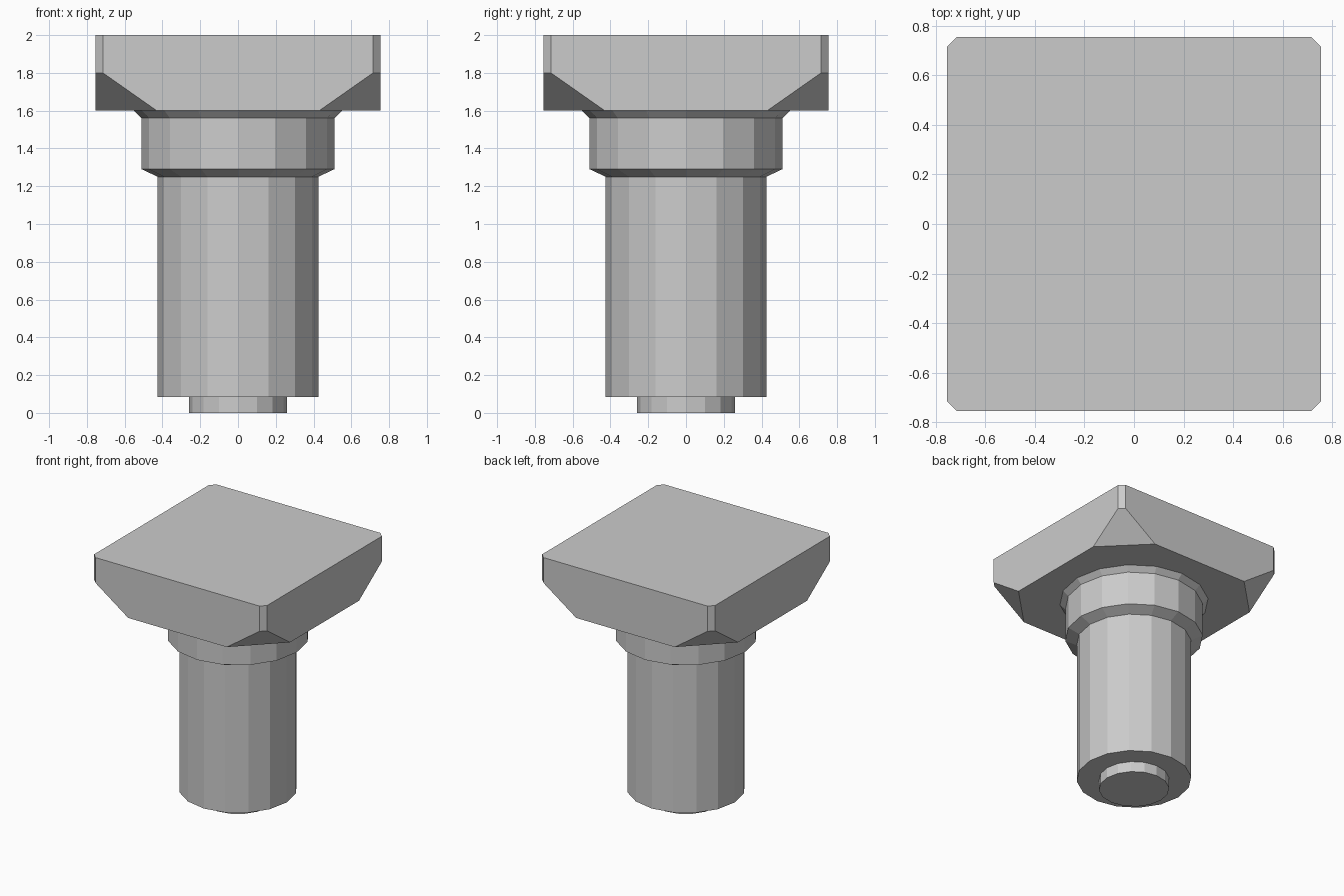
import bpy, bmesh
from math import cos, sin, pi

cube = bpy.data.objects.get("Cube")
if cube:
    bpy.data.objects.remove(cube)

grey = bpy.data.materials.new("plain_grey")
grey.use_nodes = True
colour = (0.6, 0.6, 0.6, 1)
grey.diffuse_color = colour
grey.node_tree.nodes["Principled BSDF"].inputs["Base Color"].default_value = colour


def stack(name, rings):
    """Skin a list of equal-length rings into a closed solid."""
    bm = bmesh.new()
    loops = [[bm.verts.new(p) for p in ring] for ring in rings]
    n = len(loops[0])
    for low, high in zip(loops, loops[1:]):
        for i in range(n):
            j = (i + 1) % n
            bm.faces.new((low[i], low[j], high[j], high[i]))
    bm.faces.new(loops[0][::-1])
    bm.faces.new(loops[-1])
    bmesh.ops.recalc_face_normals(bm, faces=bm.faces)
    mesh = bpy.data.meshes.new(name)
    bm.to_mesh(mesh)
    bm.free()
    mesh.materials.append(grey)
    obj = bpy.data.objects.new(name, mesh)
    bpy.context.collection.objects.link(obj)


def circle(r, z, sides=16):
    return [(r * cos(2 * pi * i / sides), r * sin(2 * pi * i / sides), z)
            for i in range(sides)]


def cut_square(half, c, z):
    """Square ring with its corners cut off where the sides reach c."""
    ring, x, y = [], half, c
    for _ in range(4):
        ring += [(x, -y, z), (x, y, z)]
        x, y = x, y
    # turn each side's pair of corners a quarter further round
    out = []
    for k, (cx, sx) in enumerate(((1, 0), (0, 1), (-1, 0), (0, -1))):
        for px, py, pz in ring[2 * k:2 * k + 2]:
            out.append((px * cx - py * sx, px * sx + py * cx, pz))
    return out


# Square head with small upright chamfers and sloped lower corners
HALF = 0.755
stack("square_head", [cut_square(HALF, 0.43, 1.6),
                      cut_square(HALF, 0.715, 1.8),
                      cut_square(HALF, 0.715, 2.0)])

# Round stem: end peg, shaft and flared collar
stem = [(0.26, 0), (0.26, 0.085), (0.425, 0.085), (0.425, 1.25),
        (0.51, 1.29), (0.51, 1.56), (0.55, 1.6)]
stack("stem_and_collar", [circle(r, z) for r, z in stem])
